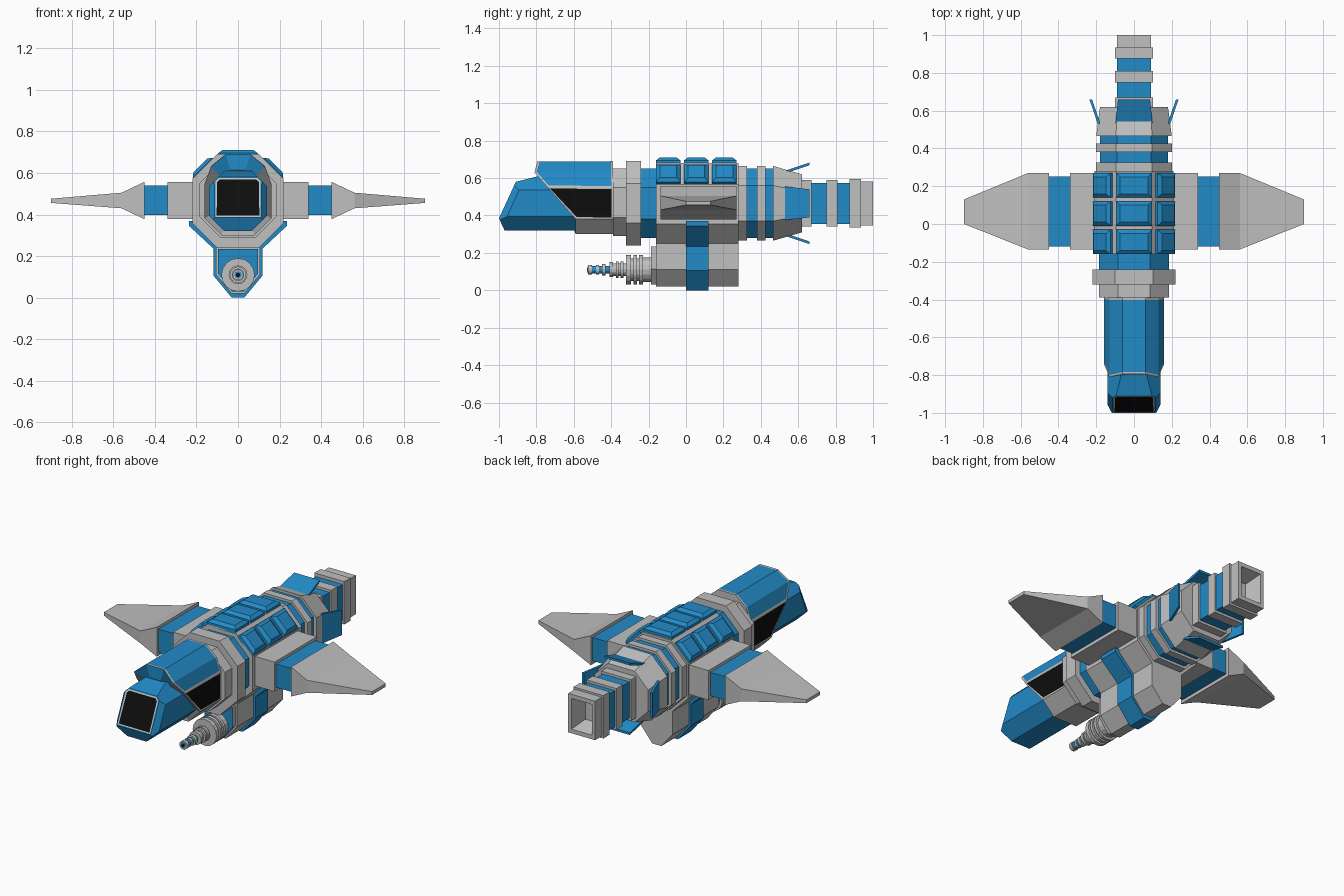
import bpy, bmesh, math
from mathutils import Vector

if "Cube" in bpy.data.objects:
    bpy.data.objects.remove(bpy.data.objects["Cube"])

def material(name, col):
    m = bpy.data.materials.new(name)
    m.diffuse_color = (*col, 1)
    m.use_nodes = True
    m.node_tree.nodes["Principled BSDF"].inputs["Base Color"].default_value = m.diffuse_color
    return m

MATS = [material("hull grey", (0.53, 0.53, 0.53)),
        material("panel blue", (0.016, 0.26, 0.58)),
        material("window black", (0.004, 0.004, 0.004))]
GREY, BLUE, BLACK = 0, 1, 2

def add_loft(bm, loops, mat=GREY):
    """Skin a list of equal-length 3D loops and cap both ends."""
    rows = [[bm.verts.new(p) for p in l] for l in loops]
    n = len(rows[0])
    faces = [bm.faces.new((a[i], a[(i + 1) % n], b[(i + 1) % n], b[i]))
             for a, b in zip(rows, rows[1:]) for i in range(n)]
    faces += [bm.faces.new(rows[0][::-1]), bm.faces.new(rows[-1])]
    for f in faces:
        f.material_index = mat
    bmesh.ops.recalc_face_normals(bm, faces=faces)
    return faces

def finish(name, bm):
    me = bpy.data.meshes.new(name)
    bm.to_mesh(me)
    bm.free()
    for m in MATS:
        me.materials.append(m)
    ob = bpy.data.objects.new(name, me)
    bpy.context.collection.objects.link(ob)
    return ob

def sym(half):
    """Mirror a half profile (x, z), listed bottom to top."""
    return half + [(-x, z) for x, z in reversed(half)]

def octo(hw, z0, z1, c):
    return sym([(hw - c, z0), (hw, z0 + c), (hw, z1 - c), (hw - c, z1)])

def rect(hw, z0, z1):
    return sym([(hw, z0), (hw, z1)])

def at(prof, y):
    return [(x, y, z) for x, z in prof]

def prism(name, prof, y0, y1, mat=GREY):
    bm = bmesh.new()
    add_loft(bm, [at(prof, y0), at(prof, y1)], mat)
    return finish(name, bm)

# Nose: octagonal bar trimmed by planes, with an inset windscreen
bm = bmesh.new()
nose = octo(0.14, 0.32, 0.61, 0.075)
add_loft(bm, [at(nose, -1.1), at(nose, -0.5)], BLUE)
for co, no in [((0, -0.91, 0.58), (0, -0.03, 0.12)),
               ((0, -1, 0.385), (0, -0.065, -0.03)),
               ((0.115, -0.95, 0.49), (0.8, -0.55, 0.25)),
               ((-0.115, -0.95, 0.49), (-0.8, -0.55, 0.25)),
               ((0, -1, 0.385), (0, -0.195, 0.09))]:
    r = bmesh.ops.bisect_plane(bm, geom=bm.verts[:] + bm.edges[:] + bm.faces[:],
                               plane_co=co, plane_no=no, clear_outer=True)
    edges = [e for e in r["geom_cut"] if isinstance(e, bmesh.types.BMEdge)]
    bmesh.ops.contextual_create(bm, geom=edges)
for f in bm.faces:
    f.material_index = BLUE
bmesh.ops.recalc_face_normals(bm, faces=bm.faces[:])
d = Vector((0, -0.195, 0.09)).normalized()
front = max(bm.faces, key=lambda f: f.normal.dot(d))
for width, mat in ((0.006, GREY), (0.009, BLACK)):
    bmesh.ops.inset_individual(bm, faces=[front], thickness=width)
    if mat == GREY:
        front.material_index = GREY
front.material_index = BLACK
finish("nose", bm)

# Cockpit: slanted front edge, black side windows, blue canopy
def slant(z):
    return -0.59 - 0.88 * max(0, min(z, 0.63) - 0.38) + 0.25 * max(0, z - 0.63)

cab = sym([(0.08, 0.30), (0.16, 0.38), (0.16, 0.55), (0.13, 0.63), (0.06, 0.69)])
inner = [(x * 0.6, 0.5 + (z - 0.5) * 0.6) for x, z in cab]
bm = bmesh.new()
add_loft(bm, [[(x, slant(z), z) for x, z in inner],
              [(x, slant(z), z) for x, z in cab], at(cab, -0.39)])
sides = [f for f in bm.faces if abs(f.normal.x) > 0.98]
canopy = [f for f in bm.faces if f.normal.z > 0.2 and abs(f.normal.y) < 0.2
          and f.calc_center_median().z > 0.57]
for f in bm.faces:
    if f.normal.y < -0.3 and f.calc_center_median().z > 0.62:
        f.material_index = BLUE
bmesh.ops.inset_individual(bm, faces=sides, thickness=0.013)
bmesh.ops.inset_region(bm, faces=canopy, thickness=0.012)
for f in sides:
    f.material_index = BLACK
for f in canopy:
    f.material_index = BLUE
finish("cockpit", bm)

# Fuselage sections: name, half width, bottom, top, chamfer, y range, colour
for name, hw, z0, z1, c, y0, y1, m in [
        ("cockpit_collar", 0.185, 0.29, 0.65, 0.10, -0.39, -0.32, GREY),
        ("front_ring", 0.22, 0.24, 0.69, 0.12, -0.32, -0.24, GREY),
        ("front_neck", 0.185, 0.28, 0.65, 0.10, -0.24, -0.16, BLUE),
        ("main_hull", 0.21, 0.24, 0.68, 0.115, -0.16, 0.28, GREY),
        ("rear_core", 0.18, 0.28, 0.65, 0.09, 0.28, 0.47, BLUE),
        ("rear_ring_1", 0.20, 0.265, 0.665, 0.105, 0.28, 0.325, GREY),
        ("rear_ring_2", 0.20, 0.265, 0.665, 0.105, 0.38, 0.425, GREY)]:
    prism(name, octo(hw, z0, z1, c), y0, y1, m)

# Tapered tail
bm = bmesh.new()
add_loft(bm, [at(octo(0.20, 0.265, 0.665, 0.105), 0.465),
              at(octo(0.18, 0.31, 0.62, 0.09), 0.62)])
finish("tail_taper", bm)

# Raised roof tiles: three rows across the top and both chamfers
bm = bmesh.new()
s = math.sqrt(0.5)
for row in (-0.095, 0.055, 0.205):
    for cx, cz, nx, nz, hu in ((0, 0.68, 0, 1, 0.095), (0.16, 0.615, s, s, 0.067),
                               (-0.16, 0.615, -s, s, 0.067)):
        c, n = Vector((cx, row, cz)), Vector((nx, 0, nz))
        u, v = Vector((nz, 0, -nx)), Vector((0, 1, 0))
        add_loft(bm, [[c + n * h + u * a * (hu - i) + v * b * (0.065 - i)
                       for a, b in ((-1, -1), (1, -1), (1, 1), (-1, 1))]
                      for h, i in ((-0.01, 0), (0.015, 0), (0.03, 0.02))], BLUE)
finish("roof_tiles", bm)

# Engine stack ending in a hollow nozzle
for i, (y0, y1, hw, z0, z1, m) in enumerate([
        (0.62, 0.67, 0.10, 0.34, 0.59, GREY), (0.67, 0.75, 0.09, 0.355, 0.575, BLUE),
        (0.75, 0.81, 0.10, 0.34, 0.59, GREY), (0.81, 0.875, 0.09, 0.355, 0.575, BLUE)]):
    prism(f"engine_block_{i + 1}", rect(hw, z0, z1), y0, y1, m)
bm = bmesh.new()
add_loft(bm, [at(rect(hw, 0.465 - hz, 0.465 + hz), y) for hw, hz, y in (
    (0.10, 0.13, 0.875), (0.10, 0.13, 0.935), (0.09, 0.118, 0.935),
    (0.09, 0.118, 1.0), (0.068, 0.093, 1.0), (0.045, 0.065, 0.90))])
finish("engine_nozzle", bm)

# Flared tail fins: above, below and both sides
for k, name in ((1, "top_fin"), (-1, "bottom_fin")):
    bm = bmesh.new()
    add_loft(bm, [at(rect(hw, 0.465 + k * a, 0.465 + k * (a + 0.014)), y)
                  for hw, a, y in ((0.098, 0.16, 0.53), (0.085, 0.204, 0.66))], BLUE)
    finish(name, bm)
for k, name in ((1, "right"), (-1, "left")):
    bm = bmesh.new()
    add_loft(bm, [[(k * x, y, z) for x, z in ((a, z0), (a + 0.014, z0), (a + 0.014, z1), (a, z1))]
                  for a, y, z0, z1 in ((0.178, 0.53, 0.375, 0.555), (0.222, 0.66, 0.39, 0.54))], BLUE)
    finish(name + "_fin", bm)

    # Wings: root block, blue joint and tapered blade
    def span(stations, mat, part):
        bm = bmesh.new()
        add_loft(bm, [[(k * x, y0, z0), (k * x, y1, z0), (k * x, y1, z1), (k * x, y0, z1)]
                      for x, y0, y1, z0, z1 in stations], mat)
        finish(f"{name}_wing_{part}", bm)
    span([(0.18, -0.135, 0.27, 0.378, 0.557), (0.34, -0.135, 0.27, 0.378, 0.557)], GREY, "root")
    span([(0.34, -0.12, 0.252, 0.398, 0.54), (0.45, -0.12, 0.252, 0.398, 0.54)], BLUE, "joint")
    span([(0.45, -0.135, 0.27, 0.378, 0.557), (0.56, -0.135, 0.27, 0.43, 0.505),
          (0.90, 0.0, 0.13, 0.456, 0.476)], GREY, "blade")

# Belly pod with blue wrap-around strap
prism("belly_pod", sym([(0.03, 0.02), (0.105, 0.11), (0.105, 0.28)]), -0.16, 0.28)
pod = prism("pod_front", sym([(0.028, 0.03), (0.095, 0.115), (0.095, 0.235)]), -0.187, -0.16)
for p in pod.data.polygons:
    if p.normal.y < -0.9:
        p.material_index = BLUE
prism("belly_strap", sym([(0.03, 0), (0.117, 0.105), (0.117, 0.235),
                          (0.235, 0.345), (0.235, 0.37)]), 0, 0.12, BLUE)

# Gun: stacked cylinders along y
bm = bmesh.new()
for y0, y1, r, m in [(-0.32, -0.18, 0.06, GREY), (-0.32, -0.295, 0.08, GREY),
                     (-0.28, -0.262, 0.08, GREY), (-0.25, -0.23, 0.08, GREY),
                     (-0.23, -0.18, 0.066, GREY), (-0.40, -0.32, 0.033, GREY),
                     (-0.35, -0.333, 0.045, GREY), (-0.375, -0.36, 0.045, GREY),
                     (-0.41, -0.39, 0.04, GREY), (-0.52, -0.40, 0.02, BLUE),
                     (-0.45, -0.43, 0.03, GREY), (-0.48, -0.465, 0.026, GREY),
                     (-0.525, -0.503, 0.026, GREY), (-0.527, -0.52, 0.017, BLUE),
                     (-0.529, -0.525, 0.010, BLACK)]:
    circle = [(r * math.cos(a * math.pi / 8), 0.11 + r * math.sin(a * math.pi / 8)) for a in range(16)]
    add_loft(bm, [at(circle, y0), at(circle, y1)], m)
finish("gun", bm)
